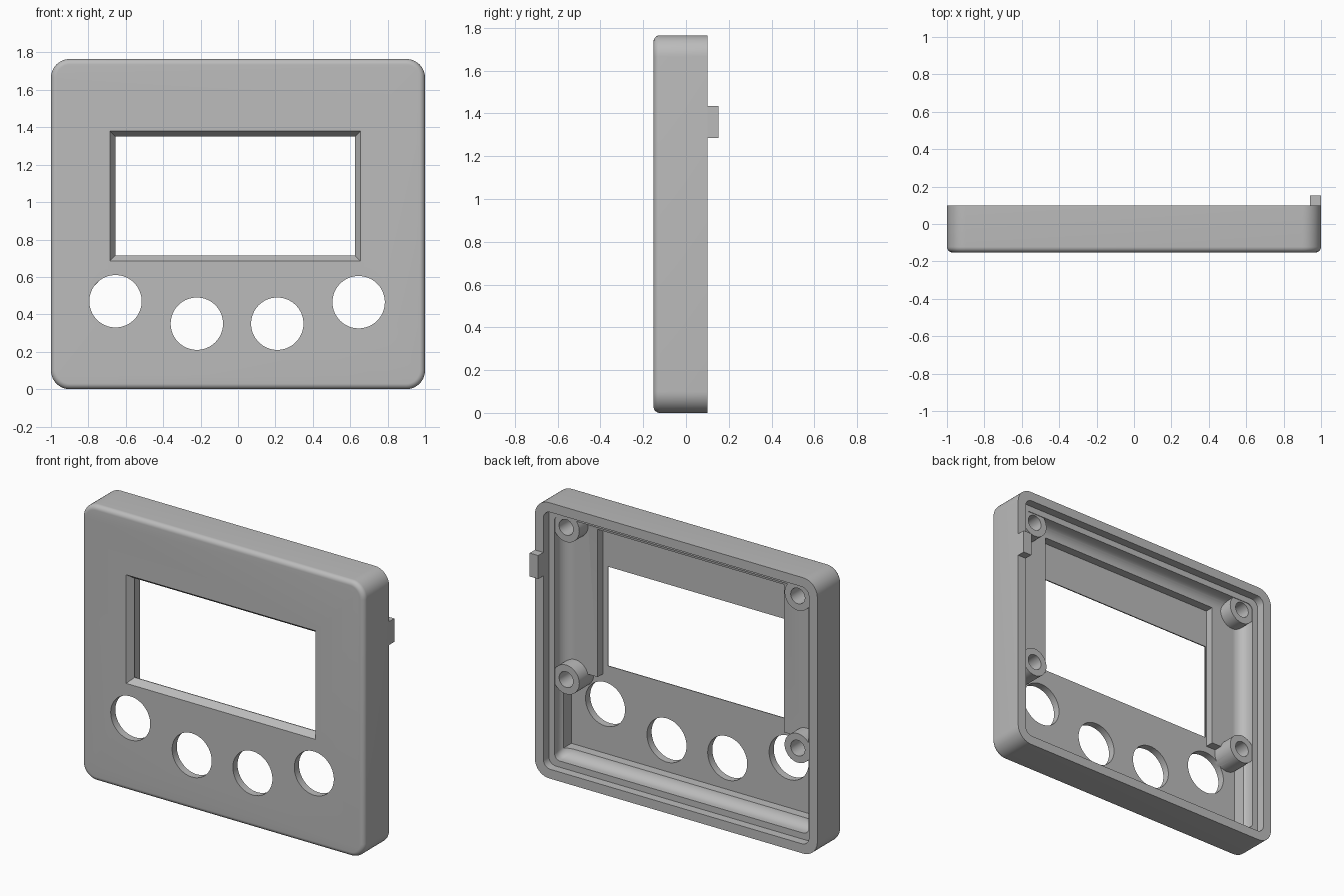
import bpy, bmesh, math
from mathutils import Matrix, Vector

if "Cube" in bpy.data.objects:
    bpy.data.objects.remove(bpy.data.objects["Cube"], do_unlink=True)

grey = bpy.data.materials.new("plain grey")
grey.use_nodes = True
COLOUR = (0.5, 0.5, 0.5, 1)
grey.diffuse_color = COLOUR
grey.node_tree.nodes["Principled BSDF"].inputs["Base Color"].default_value = COLOUR

FRONT, BACK = -0.152, 0.10
LEDGE, SHELF, FLOOR = 0.045, -0.05, -0.105
HEIGHT = 1.765


def finish(name, bm):
    bmesh.ops.recalc_face_normals(bm, faces=bm.faces)
    mesh = bpy.data.meshes.new(name)
    bm.to_mesh(mesh)
    bm.free()
    mesh.materials.append(grey)
    obj = bpy.data.objects.new(name, mesh)
    bpy.context.collection.objects.link(obj)
    return obj


def outline(x0, x1, z0, z1, r, steps):
    """Rounded rectangle; a zero radius gives plain corners."""
    if r == 0:
        return [(x1, z1), (x0, z1), (x0, z0), (x1, z0)]
    pts = []
    centres = [(x1 - r, z1 - r), (x0 + r, z1 - r), (x0 + r, z0 + r), (x1 - r, z0 + r)]
    for i, (cx, cz) in enumerate(centres):
        for k in range(steps + 1):
            a = math.pi / 2 * (i + k / steps)
            pts.append((cx + r * math.cos(a), cz + r * math.sin(a)))
    return pts


def loft(name, x0, x1, z0, z1, sections, steps=10):
    """Skin rounded rectangles given as (inset, y, corner radius)."""
    bm = bmesh.new()
    loops = []
    for d, y, r in sections:
        pts = outline(x0 + d, x1 - d, z0 + d, z1 - d, r, steps)
        loops.append([bm.verts.new((x, y, z)) for x, z in pts])
    for a, b in zip(loops, loops[1:]):
        for i in range(len(a)):
            j = (i + 1) % len(a)
            bm.faces.new((a[i], a[j], b[j], b[i]))
    bm.faces.new(loops[0])
    bm.faces.new(loops[-1])
    return finish(name, bm)


def rod(name, x, z, r, y0, y1, sides=48):
    bm = bmesh.new()
    place = Matrix.Translation(Vector((x, (y0 + y1) / 2, z))) @ Matrix.Rotation(math.pi / 2, 4, 'X')
    bmesh.ops.create_cone(bm, cap_ends=True, segments=sides, radius1=r, radius2=r,
                          depth=y1 - y0, matrix=place)
    return finish(name, bm)


def fillet(r, y, corner, shrink, steps=8):
    """Quarter-round sections from the flat at y out to the side wall."""
    out = []
    for k in range(steps + 1):
        a = math.pi / 2 * k / steps
        d = r * (1 - math.sin(a))
        out.append((d, y + r * (1 - math.cos(a)), corner - d if shrink else corner))
    return out


def combine(target, tool, operation):
    mod = target.modifiers.new(operation.lower(), 'BOOLEAN')
    mod.object, mod.operation, mod.solver = tool, operation, 'EXACT'
    bpy.context.view_layer.objects.active = target
    bpy.ops.object.modifier_apply(modifier=mod.name)
    bpy.data.objects.remove(tool, do_unlink=True)


# Outer shell with a rounded front edge
case = loft("case_shell", -1, 1, 0, HEIGHT,
            fillet(0.03, FRONT, 0.1, True) + [(0, BACK, 0.1)])

# Board recess, filleted cavity, then the deeper pockets behind window and buttons
cutters = [
    loft("board_recess", -0.94, 0.94, 0.06, HEIGHT - 0.06,
         [(0, LEDGE, 0.05), (0, BACK + 0.1, 0.05)]),
    loft("cavity", -0.9, 0.9, 0.1, HEIGHT - 0.1,
         fillet(0.07, SHELF, 0.04, False) + [(0, BACK + 0.1, 0.04)]),
    loft("display_pocket", -0.66, 0.66, 0.5, 1.6, [(0, FLOOR, 0), (0, BACK, 0)]),
    loft("button_pocket", -0.885, 0.885, 0.15, 0.655, [(0, FLOOR, 0), (0, BACK, 0)]),
    # Window with sloping sides
    loft("window", -0.685, 0.655, 0.685, 1.38,
         [(0, FRONT - 0.02, 0), (0, FRONT, 0), (0.03, FLOOR - 0.005, 0), (0.03, BACK, 0)]),
]
# Button holes
for x, z in [(-0.655, 0.47), (-0.22, 0.35), (0.21, 0.35), (0.645, 0.465)]:
    cutters.append(rod("button_hole", x, z, 0.14, FRONT - 0.1, FLOOR + 0.03, 64))
for tool in cutters:
    combine(case, tool, 'DIFFERENCE')

# Hollow screw posts
for x in (-0.82, 0.82):
    for z in (0.631, 1.605):
        combine(case, rod("post", x, z, 0.093, FLOOR - 0.015, LEDGE - 0.004), 'UNION')
        combine(case, rod("post_bore", x, z, 0.05, FLOOR + 0.01, BACK), 'DIFFERENCE')

# Locating tab on the back rim
tab = loft("rim_tab", 0.94, 1, 1.285, 1.435, [(0, BACK, 0), (0, -FRONT, 0)])

bpy.ops.object.select_all(action='DESELECT')
case.select_set(True)
bpy.context.view_layer.objects.active = case
bpy.ops.object.shade_smooth_by_angle(angle=math.radians(30))
